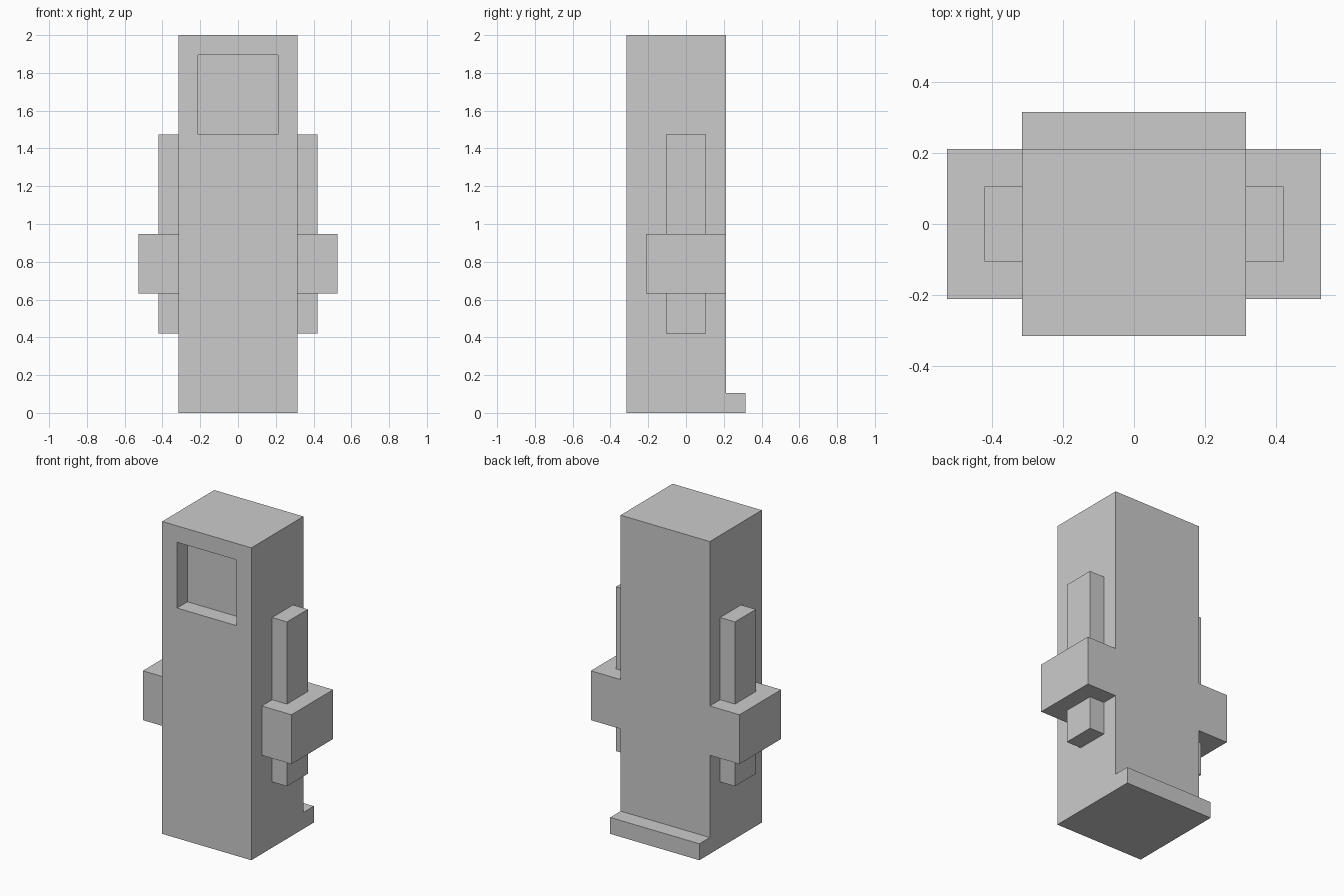
import bpy, bmesh

if "Cube" in bpy.data.objects:
    bpy.data.objects.remove(bpy.data.objects["Cube"])

U = 2 / 19  # model grid unit: total height is 19 units


def add_object(name, bm):
    mesh = bpy.data.meshes.new(name)
    bmesh.ops.recalc_face_normals(bm, faces=bm.faces)
    bm.to_mesh(mesh)
    bm.free()
    obj = bpy.data.objects.new(name, mesh)
    bpy.context.collection.objects.link(obj)
    return obj


def box(name, x, y, z):
    """Box from (min, max) ranges given in grid units."""
    bm = bmesh.new()
    bmesh.ops.create_cube(bm, size=1)
    for v in bm.verts:
        v.co = [U * (r[0] if c < 0 else r[1]) for c, r in zip(v.co, (x, y, z))]
    return add_object(name, bm)


def mirrored_box(name, x, y, z):
    obj = box(name, x, y, z)
    obj.modifiers.new("Mirror", 'MIRROR').use_mirror_merge = False
    return obj


# Tall body with a low ledge along the back: side profile extruded across x
profile = [(-3, 0), (3, 0), (3, 1), (2, 1), (2, 19), (-3, 19)]
bm = bmesh.new()
face = bm.faces.new([bm.verts.new((-3 * U, y * U, z * U)) for y, z in profile])
ext = bmesh.ops.extrude_face_region(bm, geom=[face])
moved = [g for g in ext["geom"] if isinstance(g, bmesh.types.BMVert)]
bmesh.ops.translate(bm, verts=moved, vec=(6 * U, 0, 0))
body = add_object("body", bm)

# Square recess near the top of the front
cutter = box("window_cutter", (-2, 2), (-4, -2), (14, 18))
cutter.hide_render = True
cutter.hide_set(True)
cut = body.modifiers.new("Recess", 'BOOLEAN')
cut.operation = 'DIFFERENCE'
cut.solver = 'EXACT'
cut.object = cutter

# Side blocks, flush with the back of the body
mirrored_box("side_block", (3, 5), (-2, 2), (6, 9))

# Slim side rails above and below each block
mirrored_box("upper_side_rail", (3, 4), (-1, 1), (9, 14))
mirrored_box("lower_side_rail", (3, 4), (-1, 1), (4, 6))
